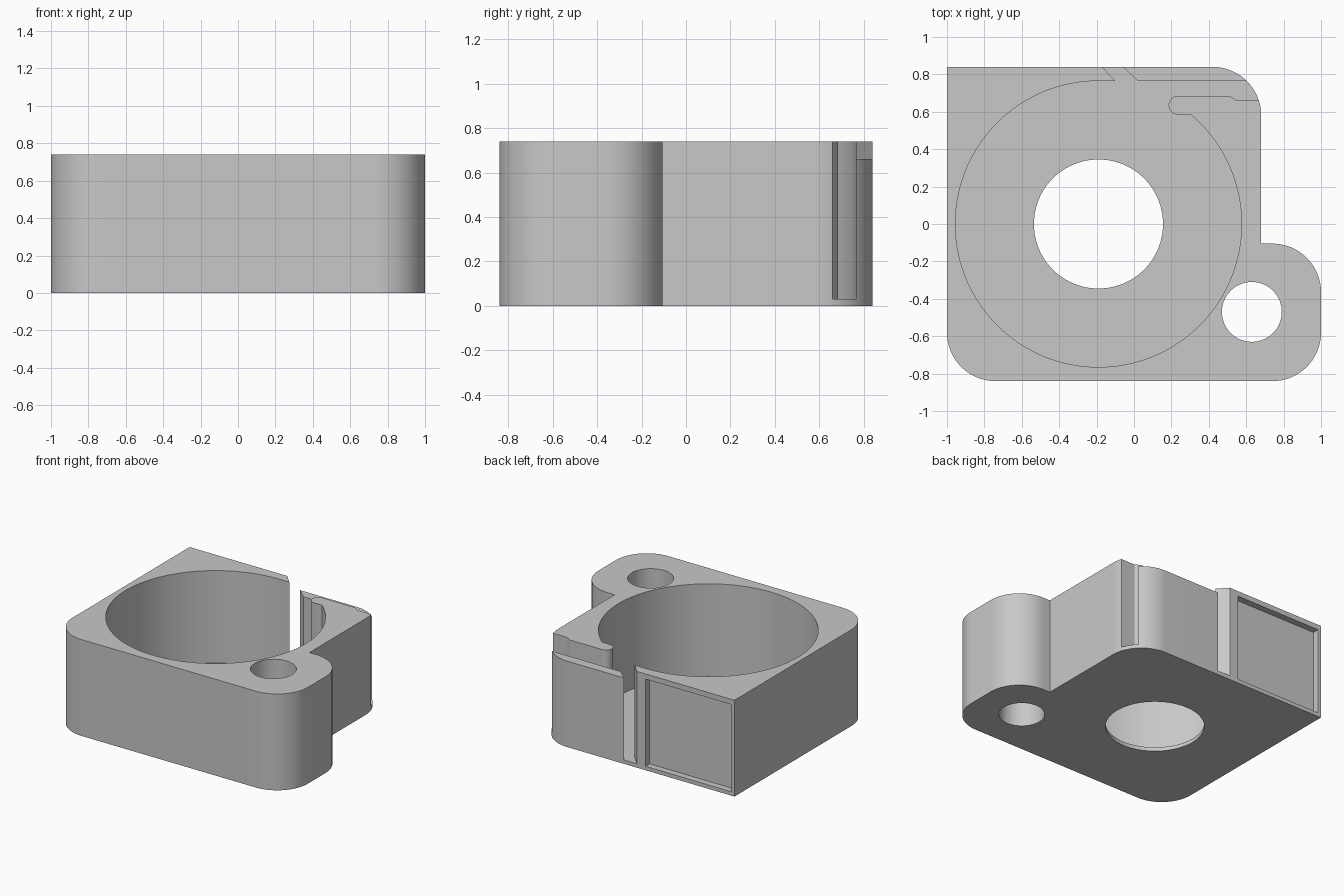
import bpy, bmesh
from math import cos, sin, pi, radians, atan2

if "Cube" in bpy.data.objects:
    bpy.data.objects.remove(bpy.data.objects["Cube"], do_unlink=True)

HEIGHT, FLOOR = 0.74, 0.03
POCKET_X, POCKET_R = -0.19, 0.765
CORNER = 0.26

grey = bpy.data.materials.new("light grey")
grey.use_nodes = True
grey.diffuse_color = (0.58, 0.58, 0.58, 1)
grey.node_tree.nodes["Principled BSDF"].inputs["Base Color"].default_value = grey.diffuse_color


def arc(cx, cy, r, start, end, steps=24):
    """Points along an arc, angles in degrees."""
    angles = [radians(start + (end - start) * i / steps) for i in range(steps + 1)]
    return [(cx + r * cos(a), cy + r * sin(a)) for a in angles]


def prism(name, outline, z0, z1):
    """Extrude a flat outline between two heights."""
    bm = bmesh.new()
    base = bm.faces.new([bm.verts.new((x, y, z0)) for x, y in outline])
    top = bmesh.ops.extrude_face_region(bm, geom=[base])["geom"]
    verts = [g for g in top if isinstance(g, bmesh.types.BMVert)]
    bmesh.ops.translate(bm, verts=verts, vec=(0, 0, z1 - z0))
    bmesh.ops.recalc_face_normals(bm, faces=bm.faces)
    mesh = bpy.data.meshes.new(name)
    bm.to_mesh(mesh)
    bm.free()
    mesh.materials.append(grey)
    ob = bpy.data.objects.new(name, mesh)
    bpy.context.collection.objects.link(ob)
    return ob


def box(name, x0, x1, y0, y1, z0, z1):
    return prism(name, [(x0, y0), (x1, y0), (x1, y1), (x0, y1)], z0, z1)


def circle(cx, cy, r, steps=96):
    return arc(cx, cy, r, 0, 360, steps)[:-1]


# Housing with rounded corners, one square corner and a mounting lobe
outline = (
    [(-1, 0.84)]
    + arc(-1 + CORNER, -0.84 + CORNER, CORNER, 180, 270)
    + arc(1 - CORNER, -0.84 + CORNER, CORNER, 270, 360)
    + arc(1 - CORNER, -0.105 - CORNER, CORNER, 0, 90)
    + [(0.68, -0.105)]
    + arc(0.68 - CORNER, 0.84 - CORNER, CORNER, 0, 90)
)
housing = prism("housing", outline, 0, HEIGHT)

# Round pocket joined to the slanted slit and the side channel around the tongue
tongue_angle = atan2(0.585, 0.493) * 180 / pi
pocket = (
    arc(POCKET_X, 0, POCKET_R, tongue_angle, -270, 128)
    + [(-0.10, 0.765), (-0.193, 0.865), (-0.087, 0.865), (0.02, 0.765)]
    + [(0.8, 0.765), (0.8, 0.66), (0.55, 0.66), (0.51, 0.685)]
    + arc(0.235, 0.635, 0.05, 90, 270, 16)
)

cutters = [
    prism("pocket_cutter", pocket, FLOOR, 1),
    prism("floor_hole_cutter", circle(POCKET_X, 0, 0.345), -0.2, 0.3),
    prism("mounting_hole_cutter", circle(0.63, -0.47, 0.16, 64), -0.2, 1),
    # Lowered top of the thin flap
    box("flap_cutter", -0.08, 0.78, 0.73, 0.95, 0.66, 1),
    # Shallow panel recess in the back wall
    box("recess_cutter", -0.975, -0.245, 0.79, 0.95, 0.03, 0.70),
]

bpy.context.view_layer.objects.active = housing
for cutter in cutters:
    cutter.hide_render = True
    mod = housing.modifiers.new(cutter.name, "BOOLEAN")
    mod.operation = "DIFFERENCE"
    mod.solver = "EXACT"
    mod.object = cutter
    bpy.ops.object.modifier_apply(modifier=mod.name)
    bpy.data.objects.remove(cutter, do_unlink=True)

# Smooth curved walls, keep the edges crisp
bpy.ops.object.select_all(action="DESELECT")
housing.select_set(True)
bpy.ops.object.shade_smooth_by_angle(angle=radians(25))
